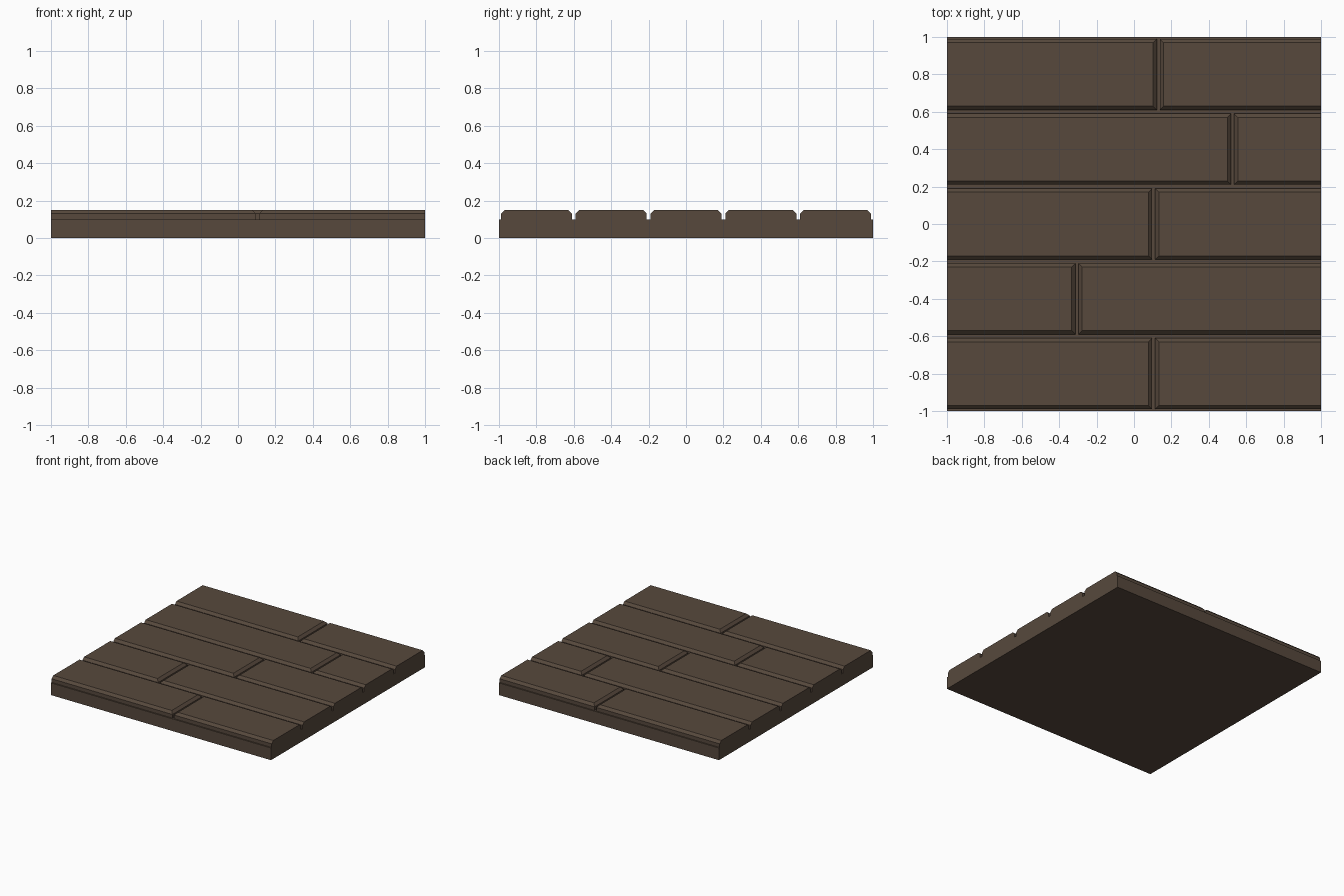
import bpy, bmesh

if "Cube" in bpy.data.objects:
    bpy.data.objects.remove(bpy.data.objects["Cube"])

wood = bpy.data.materials.new("dark_brown_wood")
wood.diffuse_color = (0.095, 0.066, 0.046, 1)
wood.use_nodes = True
wood.node_tree.nodes["Principled BSDF"].inputs["Base Color"].default_value = wood.diffuse_color

BASE_TOP, SHOULDER, TOP = 0.10, 0.13, 0.15
GAP, CHAMFER = 0.01, 0.02   # half groove width, chamfer width


def add_block(name, rings, bottom):
    """Stack of rectangles (x0, x1, y0, y1, z) skinned into a block."""
    bm = bmesh.new()
    loops = [[bm.verts.new(p) for p in ((x0, y0, z), (x1, y0, z), (x1, y1, z), (x0, y1, z))]
             for x0, x1, y0, y1, z in rings]
    for a, b in zip(loops, loops[1:]):
        for i in range(4):
            j = (i + 1) % 4
            bm.faces.new((a[i], a[j], b[j], b[i]))
    bm.faces.new(loops[-1])
    if bottom:
        bm.faces.new(loops[0][::-1])
    mesh = bpy.data.meshes.new(name)
    bm.to_mesh(mesh)
    bm.free()
    mesh.materials.append(wood)
    obj = bpy.data.objects.new(name, mesh)
    bpy.context.collection.objects.link(obj)


# Sub-floor slab
add_block("floor_base", [(-1, 1, -1, 1, 0), (-1, 1, -1, 1, BASE_TOP)], True)

# Planks: two per row, chamfered except where cut flush at the tile's x ends
joints = [0.105, -0.305, 0.105, 0.527, 0.13]
for row, joint in enumerate(joints):
    y0 = -1 + 0.4 * row + GAP
    y1 = y0 + 0.4 - 2 * GAP
    for side, x0, x1, c0, c1 in (("left", -1, joint - 0.008, 0, CHAMFER),
                                 ("right", joint + 0.008, 1, CHAMFER, 0)):
        add_block(f"plank_{row + 1}_{side}", [
            (x0, x1, y0, y1, BASE_TOP),
            (x0, x1, y0, y1, SHOULDER),
            (x0 + c0, x1 - c1, y0 + CHAMFER, y1 - CHAMFER, TOP)], False)
